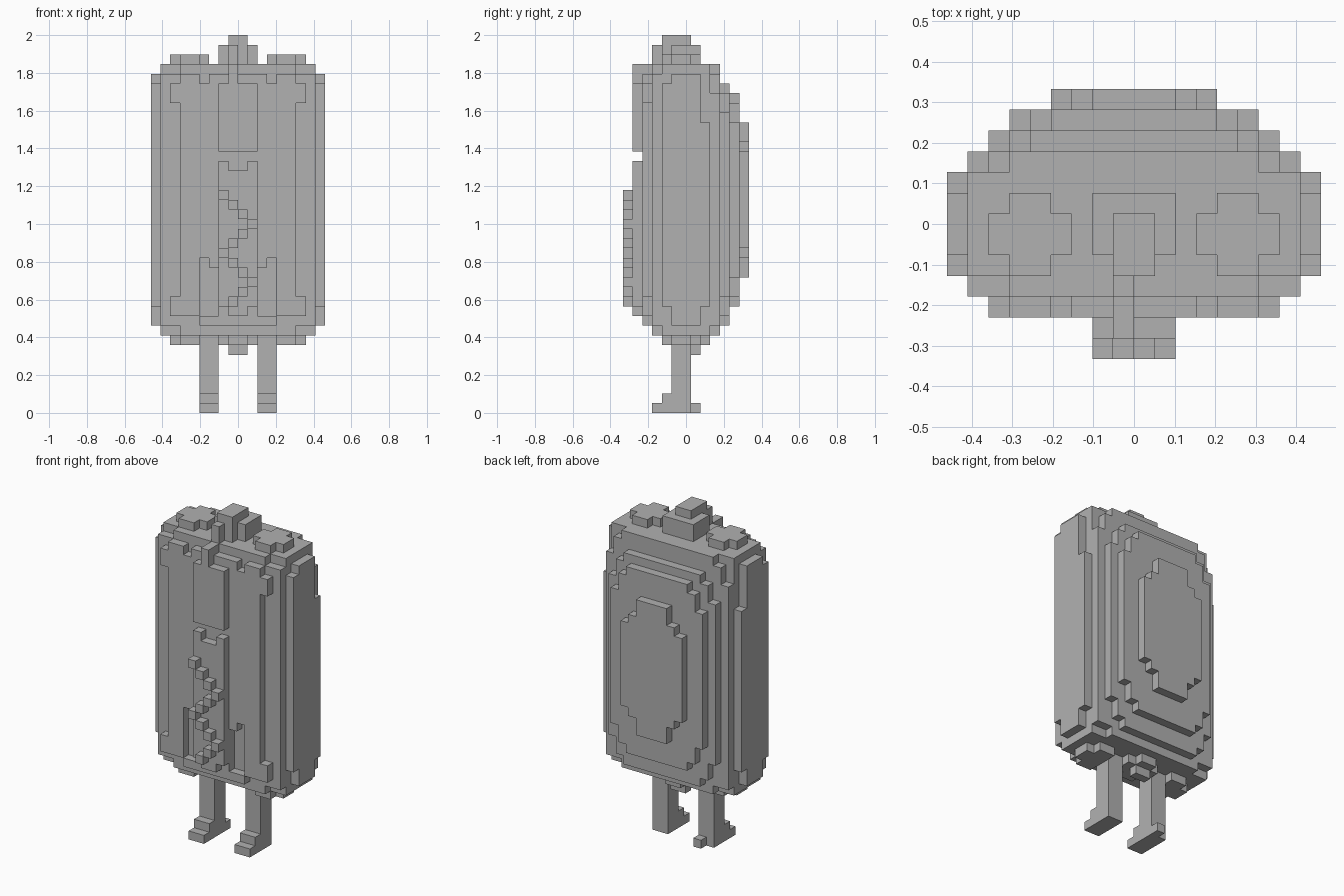
import bpy
import bmesh

UNIT = 2 / 39      # size of one block
DEPTH = 13         # blocks from front to back

cube = bpy.data.objects.get("Cube")
if cube:
    bpy.data.objects.remove(cube, do_unlink=True)

grey = bpy.data.materials.new("plain_grey")
grey.use_nodes = True
colour = (0.44, 0.44, 0.44, 1)
grey.diffuse_color = colour
grey.node_tree.nodes["Principled BSDF"].inputs["Base Color"].default_value = colour


def block(x0, x1, y0, y1, z0, z1):
    """Cells of a solid box."""
    return {(x, y, z) for x in range(x0, x1) for y in range(y0, y1) for z in range(z0, z1)}


def slab(half, y0, y1, z0, z1):
    """Box centred on the middle plane."""
    return block(-half, half, y0, y1, z0, z1)


def pair(x0, x1, y0, y1, z0, z1):
    """Box and its mirror image."""
    return block(x0, x1, y0, y1, z0, z1) | block(-x1, -x0, y0, y1, z0, z1)


# Corner offsets of a cell face for each direction
FACES = {}
for axis in range(3):
    for side in (0, 1):
        ring = []
        for a, b in ((0, 0), (1, 0), (1, 1), (0, 1)):
            corner = [0, 0, 0]
            corner[axis] = side
            corner[(axis + 1) % 3] = a
            corner[(axis + 2) % 3] = b
            ring.append(tuple(corner))
        normal = [0, 0, 0]
        normal[axis] = 2 * side - 1
        FACES[tuple(normal)] = ring if side else ring[::-1]


def build(name, cells):
    """Skin the outside of a set of cells and merge the flat areas."""
    bm = bmesh.new()
    verts = {}
    for x, y, z in cells:
        for (nx, ny, nz), ring in FACES.items():
            if (x + nx, y + ny, z + nz) in cells:
                continue
            corners = []
            for dx, dy, dz in ring:
                key = (x + dx, y + dy, z + dz)
                if key not in verts:
                    verts[key] = bm.verts.new((key[0] * UNIT, (key[1] - DEPTH / 2) * UNIT, key[2] * UNIT))
                corners.append(verts[key])
            bm.faces.new(corners)
    bmesh.ops.dissolve_limit(bm, angle_limit=0.01, verts=bm.verts[:], edges=bm.edges[:])
    mesh = bpy.data.meshes.new(name)
    bm.to_mesh(mesh)
    bm.free()
    mesh.materials.append(grey)
    obj = bpy.data.objects.new(name, mesh)
    bpy.context.collection.objects.link(obj)
    return obj


# Body with stepped, rounded sides
body = slab(7, 3, 10, 9, 35) | slab(6, 3, 10, 8, 36)
body |= slab(8, 4, 9, 8, 36) | slab(8, 3, 9, 9, 35) | slab(8, 9, 10, 9, 33)
body |= slab(9, 5, 8, 9, 35) | slab(9, 4, 8, 11, 34) | slab(9, 8, 9, 11, 30)
# Front face with corner blocks, a notched top edge and a pocket
body |= slab(6, 2, 3, 10, 35) | slab(4, 2, 3, 9, 10)
body |= slab(7, 2, 3, 32, 34) | slab(7, 2, 3, 10, 12)
body -= pair(3, 4, 2, 3, 34, 35) | pair(3, 4, 2, 3, 10, 16) | pair(2, 3, 2, 3, 10, 15)
# Back layers, each an oval smaller than the last
for half, y, z0, z1 in ((5, 10, 9, 34), (6, 10, 10, 33), (7, 10, 12, 31),
                        (4, 11, 11, 33), (5, 11, 12, 32), (6, 11, 14, 30),
                        (2, 12, 14, 30), (3, 12, 16, 28), (4, 12, 17, 27)):
    body |= slab(half, y, y + 1, z0, z1)
build("body", body)

# Raised plates down the front
build("upper_plate", slab(2, 1, 2, 27, 34))
build("lower_plate", (slab(2, 1, 2, 11, 26) | slab(1, 1, 2, 10, 11)) - slab(1, 1, 2, 25, 26))

# Zigzag trim, a triangle wave in x
zigzag = set()
for step in range(12):
    x = abs((step + 4) % 6 - 3) - 2
    zigzag.add((x, 0, 11 + step))
build("zigzag_trim", zigzag)

# Round bumps on top and underneath
for name, z in (("top_bumps", 36), ("bottom_bumps", 7)):
    build(name, pair(4, 6, 4, 8, z, z + 1) | pair(3, 7, 5, 7, z, z + 1))
build("bottom_knob", slab(2, 6, 8, 7, 8) | slab(1, 5, 9, 7, 8) | slab(1, 7, 8, 6, 7))

# Crown with a strand falling over the front
crown = slab(1, 4, 7, 36, 39) | slab(2, 5, 8, 36, 38) | block(-1, 0, 3, 4, 36, 38)
build("crown", crown)
build("front_strand", block(-1, 0, 1, 3, 35, 36) | block(-1, 0, 1, 2, 34, 35))

# Legs with stepped feet
for name, x in (("left_leg", 2), ("right_leg", -4)):
    leg = block(x, x + 2, 5, 7, 0, 8) | block(x, x + 2, 4, 7, 0, 2) | block(x, x + 2, 3, 7, 0, 1)
    leg |= block(-3, -2, 7, 8, 0, 1) if x < 0 else set()
    build(name, leg)
